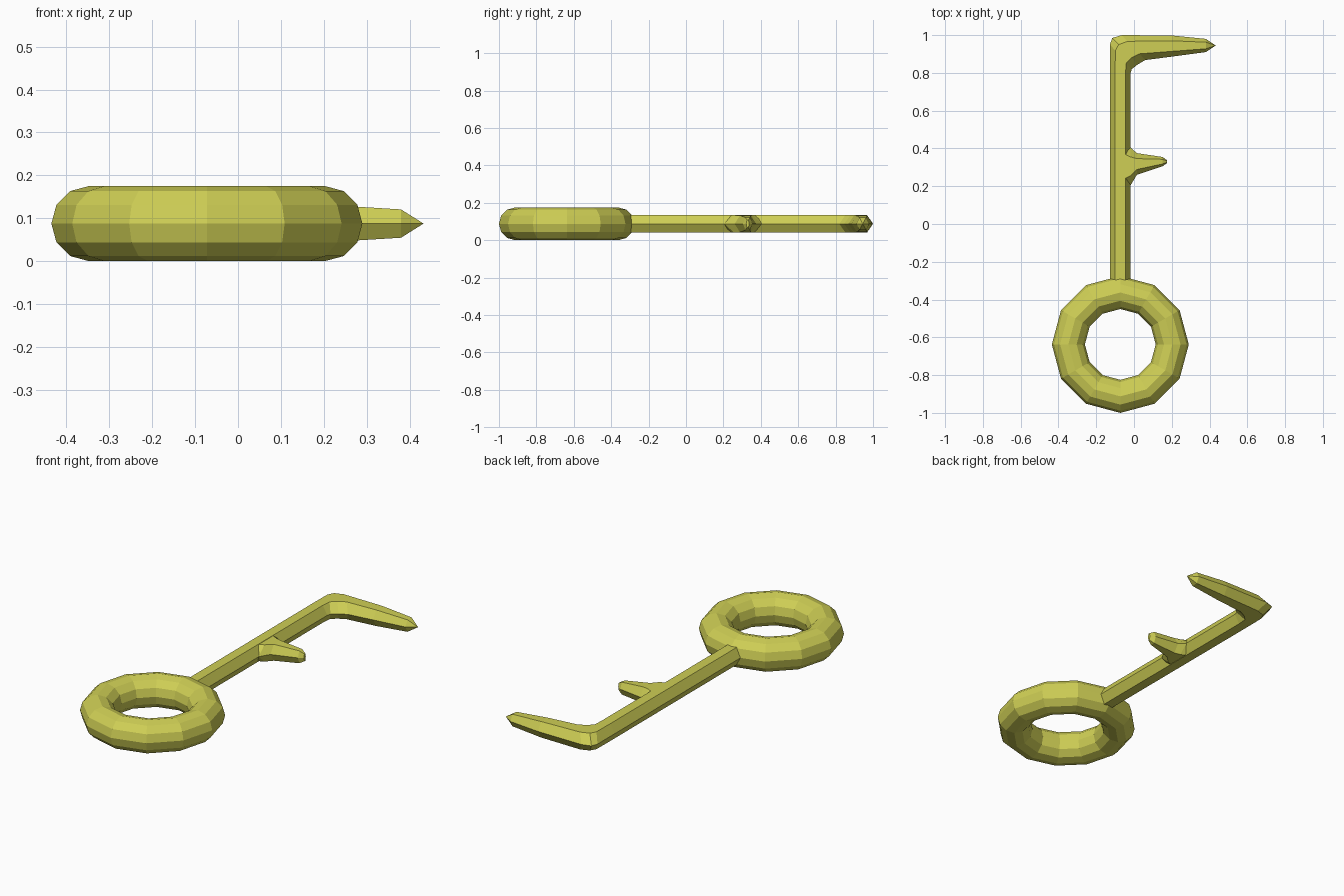
import bpy, bmesh
from math import sin, cos, tau

if "Cube" in bpy.data.objects:
    bpy.data.objects.remove(bpy.data.objects["Cube"])

ZC = 0.0875   # mid-height of the whole key
CX = -0.0725  # shaft and ring centre line

mat = bpy.data.materials.new("yellow_metal")
mat.diffuse_color = (0.62, 0.62, 0.09, 1)
mat.use_nodes = True
mat.node_tree.nodes["Principled BSDF"].inputs["Base Color"].default_value = mat.diffuse_color


def finish(name, bm):
    bmesh.ops.recalc_face_normals(bm, faces=bm.faces)
    me = bpy.data.meshes.new(name)
    bm.to_mesh(me)
    bm.free()
    me.materials.append(mat)
    ob = bpy.data.objects.new(name, me)
    bpy.context.collection.objects.link(ob)
    return ob


def bridge(bm, a, b):
    n = len(a)
    for i in range(n):
        bm.faces.new((a[i], a[(i + 1) % n], b[(i + 1) % n], b[i]))


def hex_loft(name, sections, tip=None):
    """Loft flattened hexagons; each section is (left xy, right xy, half height)."""
    bm = bmesh.new()
    rings = []
    for (x0, y0), (x1, y1), h in sections:
        ring = []
        for t, s in ((0, 0), (.25, 1), (.75, 1), (1, 0), (.75, -1), (.25, -1)):
            ring.append(bm.verts.new((x0 + (x1 - x0) * t, y0 + (y1 - y0) * t, ZC + s * h)))
        rings.append(ring)
    for a, b in zip(rings, rings[1:]):
        bridge(bm, a, b)
    bm.faces.new(rings[0])
    if tip:
        v = bm.verts.new((*tip, ZC))
        for i in range(6):
            bm.faces.new((rings[-1][i], rings[-1][(i + 1) % 6], v))
    else:
        bm.faces.new(rings[-1])
    return finish(name, bm)


def torus(name, cx, cy, major, minor, n=12, m=12):
    bm = bmesh.new()
    rings = []
    for i in range(n):
        a = tau * i / n
        ring = []
        for j in range(m):
            r = major + minor * cos(tau * j / m)
            ring.append(bm.verts.new((cx + r * cos(a), cy + r * sin(a),
                                      ZC + minor * sin(tau * j / m))))
        rings.append(ring)
    for i in range(n):
        bridge(bm, rings[i], rings[(i + 1) % n])
    return finish(name, bm)


# Ring handle
torus("ring_handle", CX, -0.6375, 0.275, 0.0875)

# Shaft that bends into the long pointed tooth
hex_loft("shaft_and_long_tooth", [
    ((-0.1275, -0.33), (-0.0175, -0.33), 0.0476),
    ((-0.1275, 0.80), (-0.0175, 0.80), 0.0476),
    ((-0.1275, 0.95), (-0.012, 0.82), 0.0476),
    ((-0.115, 0.985), (0.02, 0.845), 0.0476),
    ((-0.065, 1.00), (0.06, 0.868), 0.0476),
    ((0.20, 0.998), (0.20, 0.886), 0.044),
    ((0.38, 0.980), (0.38, 0.910), 0.033),
], tip=(0.4325, 0.945))

# Short tooth with a flared root
hex_loft("short_tooth", [
    ((-0.055, 0.44), (-0.055, 0.17), 0.046),
    ((-0.018, 0.405), (-0.018, 0.205), 0.046),
    ((0.015, 0.375), (0.015, 0.26), 0.045),
    ((0.15, 0.355), (0.15, 0.305), 0.034),
    ((0.175, 0.338), (0.175, 0.322), 0.02),
])
